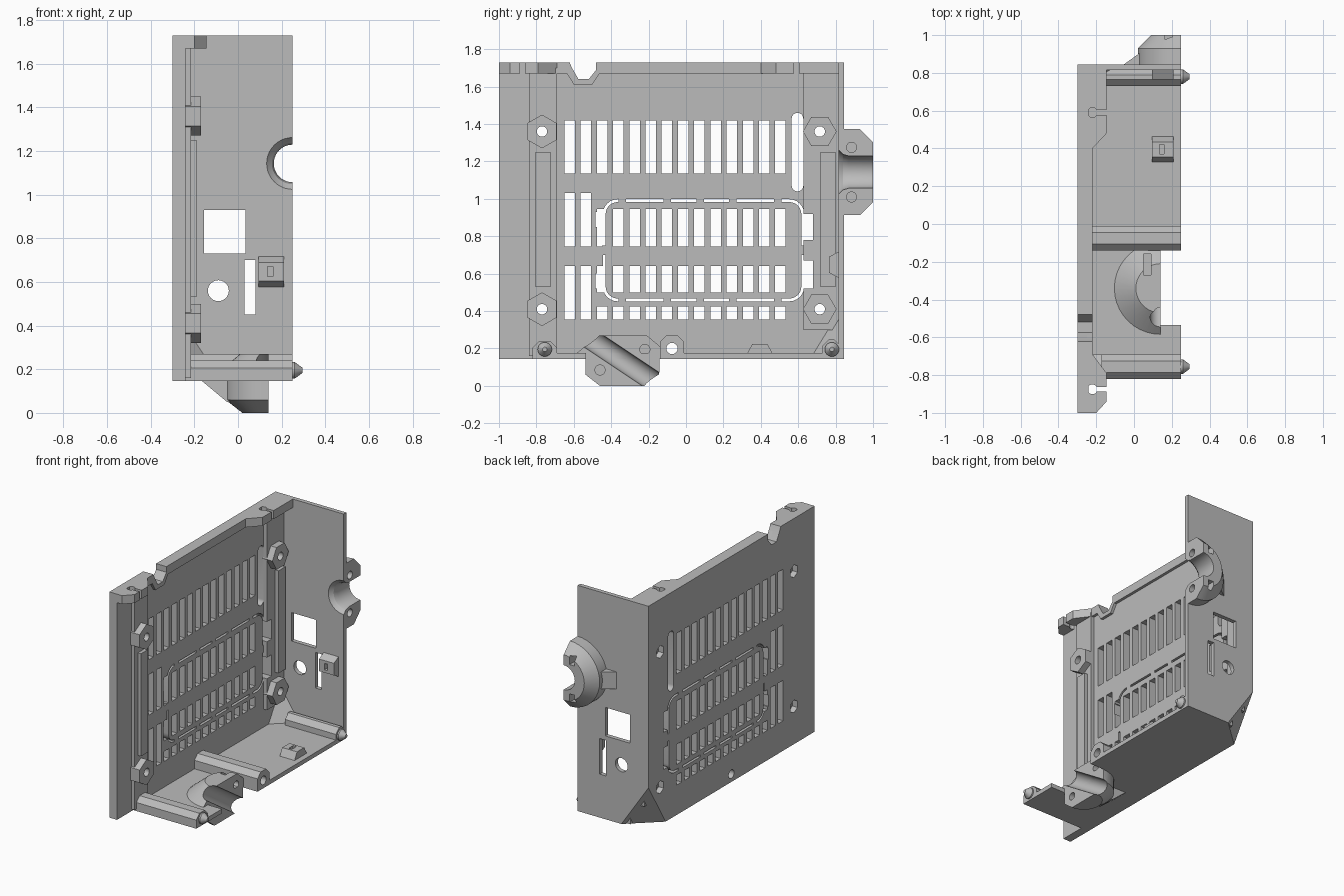
import bpy, bmesh
from math import sin, cos, pi, radians
from mathutils import Vector, Matrix

cube = bpy.data.objects.get("Cube")
if cube:
    bpy.data.objects.remove(cube, do_unlink=True)

grey = bpy.data.materials.new("plain grey")
grey.use_nodes = True
COLOUR = (0.5, 0.5, 0.5, 1)
grey.diffuse_color = COLOUR
grey.node_tree.nodes["Principled BSDF"].inputs["Base Color"].default_value = COLOUR


# Solids are lists of rings that get lofted and capped
def place(axis, u, v, t):
    return Vector({'x': (t, u, v), 'y': (u, t, v), 'z': (u, v, t)}[axis])


def prism(axis, pts, a, b):
    return [[place(axis, u, v, t) for u, v in pts] for t in (a, b)]


def box(x0, x1, y0, y1, z0, z1):
    return prism('z', [(x0, y0), (x1, y0), (x1, y1), (x0, y1)], z0, z1)


def lathe(axis, cu, cv, profile, n=40, turn=0):
    angles = [2 * pi * i / n + turn for i in range(n)]
    return [[place(axis, cu + r * cos(a), cv + r * sin(a), t) for a in angles]
            for r, t in profile]


def rod(axis, cu, cv, r, a, b, n=24):
    return lathe(axis, cu, cv, [(r, a), (r, b)], n)


def round_rect(u0, u1, v0, v1, r, steps=6):
    pts = []
    corners = [(u1 - r, v1 - r), (u0 + r, v1 - r), (u0 + r, v0 + r), (u1 - r, v0 + r)]
    for q, (u, v) in enumerate(corners):
        for i in range(steps + 1):
            a = (q + i / steps) * pi / 2
            pts.append((u + r * cos(a), v + r * sin(a)))
    return pts


def make(name, *solids):
    bm = bmesh.new()
    for rings in solids:
        loops = [[bm.verts.new(p) for p in ring] for ring in rings]
        n = len(loops[0])
        for lo, hi in zip(loops, loops[1:]):
            for i in range(n):
                j = (i + 1) % n
                bm.faces.new((lo[i], lo[j], hi[j], hi[i]))
        bm.faces.new(loops[0])
        bm.faces.new(loops[-1])
    bmesh.ops.recalc_face_normals(bm, faces=bm.faces)
    mesh = bpy.data.meshes.new(name)
    bm.to_mesh(mesh)
    bm.free()
    mesh.materials.append(grey)
    obj = bpy.data.objects.new(name, mesh)
    bpy.context.scene.collection.objects.link(obj)
    return obj


def cut(obj, *solids):
    tool = make("cutter", *solids)
    mod = obj.modifiers.new("cut", 'BOOLEAN')
    mod.operation, mod.solver, mod.object = 'DIFFERENCE', 'EXACT', tool
    mod.use_self = True
    dg = bpy.context.evaluated_depsgraph_get()
    obj.data = bpy.data.meshes.new_from_object(obj.evaluated_get(dg))
    obj.modifiers.clear()
    bpy.data.objects.remove(tool, do_unlink=True)
    return obj


OUT, IN = -0.30, -0.24          # side plate faces
BACK, BACK_IN = 0.845, 0.815    # back wall faces
FLOOR, FLOOR_TOP = 0.145, 0.175
TOP, OPEN = 1.73, 0.25

# Open shell: side plate, back wall and floor
shell = make("outer_shell", box(OUT, OPEN, -1, BACK, FLOOR, TOP))
cut(shell, box(IN, 1, -2, BACK_IN, FLOOR_TOP, 2))
cut(shell, box(IN, 1, -2, -0.82, 0, 2))
cut(shell, box(0.14, 1, -0.535, -0.14, 0, 0.5))

# Slanted lower corner
corner = Vector((OUT, BACK, FLOOR))
tri = [corner + Vector(d) for d in ((0.21, 0, 0), (0, -0.19, 0), (0, 0, 0.31))]
normal = (tri[1] - tri[0]).cross(tri[2] - tri[0]).normalized()
if normal.dot(corner - tri[0]) < 0:
    normal.negate()
mid = (tri[0] + tri[1] + tri[2]) / 3
big = [mid + (p - mid) * 1.6 for p in tri]
cut(shell, [big, [p + normal * 0.5 for p in big]])
make("slanted_corner", [tri, [p - normal * 0.03 for p in tri]])

# Back wall openings
cut(shell,
    box(-0.155, 0.035, 0.7, 1, 0.73, 0.93),
    box(0.03, 0.08, 0.7, 1, 0.45, 0.70),
    rod('y', -0.09, 0.56, 0.048, 0.7, 1))

# Ventilation slots
vents = []
for i in range(14):
    y = -0.622 + i * 0.0867
    rows = [(1.135, 1.42)]
    rows += [(0.745, 1.03), (0.355, 0.64)] if i < 2 else [(0.745, 0.945), (0.5, 0.64), (0.355, 0.425)]
    vents += [box(-0.5, -0.1, y - 0.028, y + 0.028, a, b) for a, b in rows]
vents.append(prism('x', round_rect(0.565, 0.627, 1.04, 1.46, 0.0309), -0.5, -0.1))
panel_vents = [v for v in vents if -0.43 < v[0][0].y < 0.55 and 0.46 < v[0][0].z < 0.9]
shell_vents = [v for v in vents if not any(v is p for p in panel_vents)]

# Standoff and hinge holes
spots = [(y, z) for y in (-0.77, 0.715) for z in (0.41, 1.36)]
holes = [rod('x', y, z, 0.028, -0.5, 0.1) for y, z in spots]
sockets = [lathe('x', y, z, [(0.045, -0.5), (0.045, -0.26)], 6, pi / 6) for y, z in spots]
hinge_hole = rod('x', -0.075, 0.2, 0.03, -0.5, 0.5)
lugs = [box(-0.5, -0.1, a, b, c, d) for a, b, c, d in (
    (-0.485, -0.438, 0.85, 0.93), (-0.485, -0.438, 0.52, 0.6),
    (0.62, 0.68, 0.78, 0.92), (0.62, 0.68, 0.52, 0.67))]
cut(shell, *shell_vents, *holes, hinge_hole)
cut(shell, *sockets)
cut(shell, prism('x', round_rect(-0.445, 0.632, 0.452, 0.998, 0.08), -0.5, -0.1))
cut(shell, *lugs)

# Knockout panel held by thin tabs
panel = make("knockout_panel", prism('x', round_rect(-0.43, 0.617, 0.467, 0.983, 0.065), OUT, IN))
cut(panel, *panel_vents)
tabs = [box(OUT, IN, y - 0.02, y + 0.02, z - 0.012, z + 0.012)
        for y in (-0.34, -0.1, 0.075, 0.25, 0.49) for z in (0.46, 0.99)]
tabs += [box(OUT, IN, y - 0.012, y + 0.012, 0.7, 0.75) for y in (-0.437, 0.625)]
make("panel_tabs", *tabs)

# Top rim with keyhole slots and a funnel notch
half = [(-0.145, -0.79), (-0.22, -0.69), (-0.22, 0.4), (-0.145, 0.48), (-0.145, BACK_IN + 0.01)]
rim = make("top_rim", prism('z', [(OUT + 0.01, -1), (-0.2, -1), (-0.145, -0.94)] + half
                            + [(OUT + 0.01, BACK_IN + 0.01)], 1.67, TOP))
keys = []
for y in (-0.875, 0.59):
    keys += [box(-0.22, 0, y - 0.013, y + 0.013, 1.5, 2), rod('z', -0.22, y, 0.026, 1.5, 2)]
cut(rim, *keys)
notch = prism('x', [(-0.635, 1.76), (-0.61, 1.7), (-0.575, 1.64), (-0.52, 1.64),
                    (-0.48, 1.69), (-0.48, 1.76)], -0.5, 0)
frame = make("notch_frame", prism('x', [(-0.65, 1.69), (-0.6, 1.612), (-0.5, 1.612),
                                        (-0.45, 1.69)], IN - 0.01, -0.22))
for part in (shell, rim, frame):
    cut(part, notch)

# Raised columns with bars and hexagonal standoffs
front_column = make("front_column", box(IN - 0.01, -0.215, -0.84, -0.69, 0.16, 1.7))
back_column = make("back_column", box(IN - 0.01, -0.215, 0.628, 0.82, 0.3, 1.7))
cut(front_column, *holes)
cut(back_column, *holes, *lugs[2:])
for label, a, b in (("front", -0.805, -0.725), ("back", 0.72, 0.8)):
    make(label + "_bar", box(-0.22, -0.19, a, b, 0.53, 1.25))
for (y, z), hole in zip(spots, holes):
    hexa = make("standoff", lathe('x', y, z, [(0.09, IN - 0.01), (0.09, -0.17)], 6, pi / 6 if y < 0 else 0))
    cut(hexa, hole)


# Floor ribs with locating pins
def rib(name, y0, y1, top, x0):
    c = 0.035
    return make(name, prism('x', [(y0, 0.15), (y1, 0.15), (y1, top - c), (y1 - c, top),
                                  (y0 + c, top), (y0, top - c)], x0, OPEN))


rib("front_rib", -0.82, -0.69, 0.24, IN)
cut(rib("middle_rib", -0.14, -0.01, 0.27, IN), hinge_hole)
rib("back_rib", 0.73, BACK_IN + 0.01, 0.25, -0.145)
for y in (-0.755, 0.78):
    make("locating_pin", lathe('x', y, 0.195, [(0.038, 0.24), (0.038, 0.26), (0.012, 0.295)], 24))

# Back cable clamp with a flared channel
CZ = 1.143
clamp = make("back_clamp", lathe('y', OPEN, CZ, [(0.23, 0.83), (0.23, 0.93), (0.16, 1.0)]))
gusset = make("back_gusset", prism('z', [(-0.06, 0.84), (0.03, 0.905), (0.1, 0.905), (0.1, 0.84)],
                                   CZ - 0.06, CZ + 0.06))
channel = lathe('y', OPEN, CZ, [(0.13, 0.80), (0.115, 0.82), (0.095, 0.84), (0.086, 0.87), (0.086, 1.1)])
cut(clamp, box(OPEN, 1, 0.5, 1.5, 0.5, 1.6))
cut(clamp, channel)
cut(clamp, *[rod('x', 0.885, z, 0.027, 0.1, 0.5) for z in (1.01, 1.275)])
cut(clamp, *[box(0.165, 0.205, 0.86, 1.1, z - 0.03, z + 0.03) for z in (1.01, 1.275)])
cut(shell, channel)

# Bottom cable clamp with a tilted channel
BX, BY = 0.14, -0.34
low = make("bottom_clamp", lathe('z', BX, BY, [(0.12, 0), (0.197, 0.06), (0.197, 0.15),
                                               (0.25, 0.17), (0.13, 0.27)]))
low_gusset = make("bottom_gusset", prism('y', [(-0.17, 0.15), (-0.05, 0.05), (0.0, 0.05), (0.0, 0.15)],
                                         BY - 0.06, BY + 0.06))
tilt = Matrix.Translation((BX, BY, 0.137)) @ Matrix.Rotation(radians(-33.7), 4, 'X')
tube = [[tilt @ p for p in ring] for ring in rod('y', 0, 0, 0.055, -0.4, 0.4, 40)]
cut(low, box(BX, 1, -1, 0.5, -1, 1))
cut(low, tube)
cut(low, *[rod('x', y, z, 0.027, 0.02, 0.5) for y, z in ((-0.46, 0.085), (-0.22, 0.195))])
cut(low, box(0.05, 0.09, -0.27, -0.16, 0.16, 0.4))
cut(shell, tube)

# Snap catches on the floor and back wall
catch = make("floor_catch", prism('x', [(0.325, 0.17), (0.465, 0.17), (0.435, 0.225), (0.355, 0.225)], 0.095, 0.21))
cut(catch, box(0.135, 0.16, 0.37, 0.42, 0.19, 0.3))
catch = make("wall_catch", prism('x', [(0.82, 0.575), (0.82, 0.72), (0.765, 0.69), (0.765, 0.605)], 0.095, 0.21))
cut(catch, box(0.135, 0.16, 0.7, 0.8, 0.625, 0.67))

# Smooth round faces, keep edges sharp
for obj in bpy.context.scene.objects:
    if obj.type == 'MESH' and grey.name in obj.data.materials:
        obj.data.shade_smooth()
        obj.data.set_sharp_from_angle(angle=radians(25))
